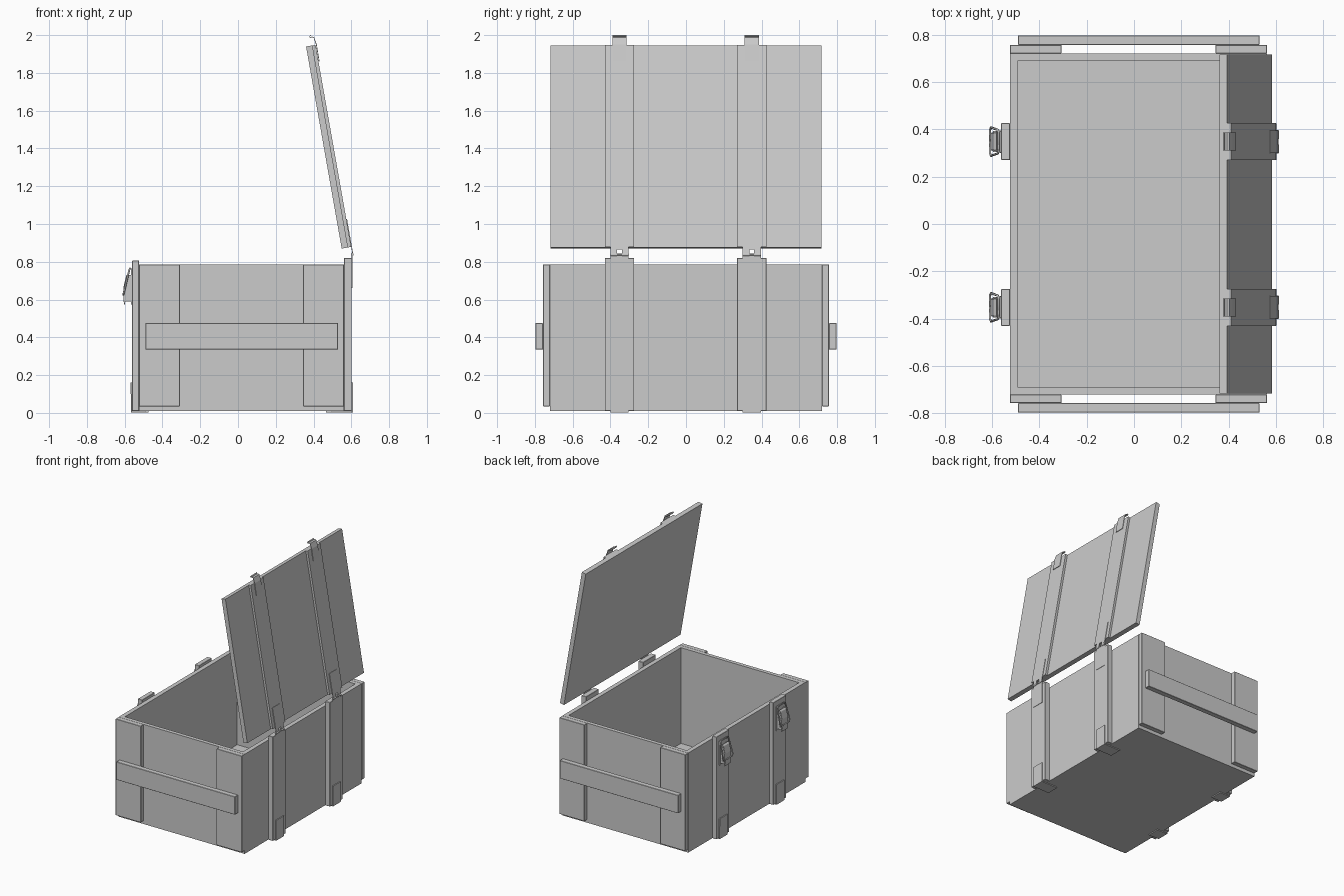
import bpy, bmesh, math
from mathutils import Vector, Matrix

if "Cube" in bpy.data.objects:
    bpy.data.objects.remove(bpy.data.objects["Cube"])

TILT = Matrix.Translation((0.549, 0, 0.870)) @ Matrix.Rotation(math.radians(-10), 4, 'Y')


def finish(name, bm, matrix=None):
    if matrix is not None:
        bm.transform(matrix)
    bmesh.ops.recalc_face_normals(bm, faces=bm.faces)
    me = bpy.data.meshes.new(name)
    bm.to_mesh(me)
    bm.free()
    ob = bpy.data.objects.new(name, me)
    bpy.context.collection.objects.link(ob)
    return ob


def box(name, x, y, z, matrix=None, bevel=0.0):
    bm = bmesh.new()
    bmesh.ops.create_cube(bm, size=1)
    for v in bm.verts:
        v.co = Vector([(a + b) / 2 + c * (b - a) for (a, b), c in zip((x, y, z), v.co)])
    if bevel:
        bmesh.ops.bevel(bm, geom=bm.edges[:], offset=bevel, segments=1, affect='EDGES')
    return finish(name, bm, matrix)


def prism(name, pts, y0, y1, matrix=None):
    """Extrude an xz profile along y."""
    bm = bmesh.new()
    f = bm.faces.new([bm.verts.new((x, y0, z)) for x, z in pts])
    r = bmesh.ops.extrude_face_region(bm, geom=[f])
    for v in r['geom']:
        if isinstance(v, bmesh.types.BMVert):
            v.co.y = y1
    return finish(name, bm, matrix)


def strip(name, pts, y0, y1, t, matrix=None):
    """Bent sheet metal strip following an xz path."""
    p = [Vector(q) for q in pts]
    a, b = [], []
    for i, q in enumerate(p):
        d = (p[min(i + 1, len(p) - 1)] - p[max(i - 1, 0)]).normalized()
        n = Vector((-d.y, d.x)) * t / 2
        a.append(q + n)
        b.append(q - n)
    return prism(name, [tuple(q) for q in a + b[::-1]], y0, y1, matrix)


def barrel(name, x, z, r, y0, y1):
    pts = [(x + r * math.cos(i * math.tau / 12), z + r * math.sin(i * math.tau / 12)) for i in range(12)]
    ob = prism(name, pts, y0, y1)
    for f in ob.data.polygons:
        f.use_smooth = len(f.vertices) == 4
    return ob


def wire(name, pts, r, cyclic=True):
    cu = bpy.data.curves.new(name, 'CURVE')
    cu.dimensions = '3D'
    cu.bevel_depth = r
    cu.bevel_resolution = 1
    s = cu.splines.new('POLY')
    s.points.add(len(pts) - 1)
    for q, p in zip(s.points, pts):
        q.co = (*p, 1)
    s.use_cyclic_u = cyclic
    ob = bpy.data.objects.new(name, cu)
    bpy.context.collection.objects.link(ob)


# Open box: floor and four walls
box("floor", (-0.49, 0.527), (-0.69, 0.69), (0.01, 0.04))
box("latch_side_wall", (-0.524, -0.49), (-0.72, 0.72), (0.01, 0.785))
box("hinge_side_wall", (0.527, 0.561), (-0.72, 0.72), (0.01, 0.785))

for s, side in ((-1, "front"), (1, "back")):
    span = lambda a, b: tuple(sorted((s * a, s * b)))
    box(side + "_end_wall", (-0.49, 0.527), span(0.69, 0.72), (0.01, 0.785))
    # Corner boards and carrying rail on each end
    box(side + "_corner_board_a", (-0.524, -0.307), span(0.72, 0.757), (0.035, 0.785), bevel=0.002)
    box(side + "_corner_board_b", (0.345, 0.561), span(0.72, 0.757), (0.035, 0.785), bevel=0.002)
    box(side + "_carry_rail", (-0.49, 0.53), span(0.757, 0.797), (0.335, 0.475), bevel=0.002)

# Lid board, leaning open
box("lid_board", (0, 0.034), (-0.717, 0.717), (0, 1.086), TILT)

for c, tag in ((-0.352, "front"), (0.348, "back")):
    w = (c - 0.078, c + 0.078)
    # Vertical battens on the long sides and lid
    box(tag + "_latch_batten", (-0.561, -0.524), w, (0.01, 0.806), bevel=0.002)
    box(tag + "_hinge_batten", (0.561, 0.602), w, (0.01, 0.82), bevel=0.002)
    box(tag + "_lid_batten", (0.034, 0.051), w, (0, 1.086), TILT)
    # Metal foot brackets wrapping under the bottom edge
    m = (c - 0.048, c + 0.048)
    strip(tag + "_foot_bracket_hinge_side", [(0.465, 0.005), (0.605, 0.005), (0.605, 0.16)], *m, 0.008)
    strip(tag + "_foot_bracket_latch_side", [(-0.475, 0.005), (-0.564, 0.005), (-0.564, 0.16)], *m, 0.008)
    # Hinge: two leaves, prongs and knuckles
    box(tag + "_hinge_lower_leaf", (0.602, 0.605), m, (0.66, 0.832))
    box(tag + "_hinge_lid_leaf", (0.051, 0.055), m, (-0.015, 0.15), TILT)
    for k in (-0.03, 0.03):
        box(tag + "_hinge_prong", (0.051, 0.055), (c + k - 0.018, c + k + 0.018), (-0.042, -0.012), TILT)
        barrel(tag + "_hinge_knuckle", 0.605, 0.838, 0.008, c + k - 0.018, c + k + 0.018)
    barrel(tag + "_hinge_pin", 0.605, 0.838, 0.005, c - 0.05, c + 0.05)
    # Catch hook on the free edge of the lid
    strip(tag + "_catch_hook", [(0.430, 1.86), (0.415, 1.95), (0.407, 1.972), (0.402, 1.987),
                                (0.392, 1.990), (0.382, 1.987), (0.379, 1.993), (0.384, 1.998)],
          c - 0.038, c + 0.038, 0.004)
    # Toggle latch: base plate, lever, side cheeks, pivots and wire bail
    box(tag + "_latch_base", (-0.566, -0.561), (c - 0.045, c + 0.045), (0.575, 0.765))
    strip(tag + "_latch_lever", [(-0.600, 0.575), (-0.605, 0.60), (-0.603, 0.67), (-0.590, 0.725), (-0.580, 0.735)],
          c - 0.036, c + 0.036, 0.005)
    for k in (-0.036, 0.036):
        prism(tag + "_latch_cheek", [(-0.566, 0.59), (-0.603, 0.59), (-0.603, 0.67), (-0.588, 0.73), (-0.566, 0.73)],
              c + k - 0.003, c + k + 0.003)
    barrel(tag + "_latch_lower_pivot", -0.585, 0.61, 0.008, c - 0.044, c + 0.044)
    barrel(tag + "_latch_upper_pivot", -0.588, 0.67, 0.008, c - 0.044, c + 0.044)
    wire(tag + "_latch_bail", [(-0.608, c - 0.05, 0.625), (-0.608, c + 0.05, 0.625),
                               (-0.604, c + 0.06, 0.64), (-0.576, c + 0.05, 0.755),
                               (-0.572, c + 0.04, 0.766), (-0.572, c - 0.04, 0.766),
                               (-0.576, c - 0.05, 0.755), (-0.604, c - 0.06, 0.64)], 0.005)
